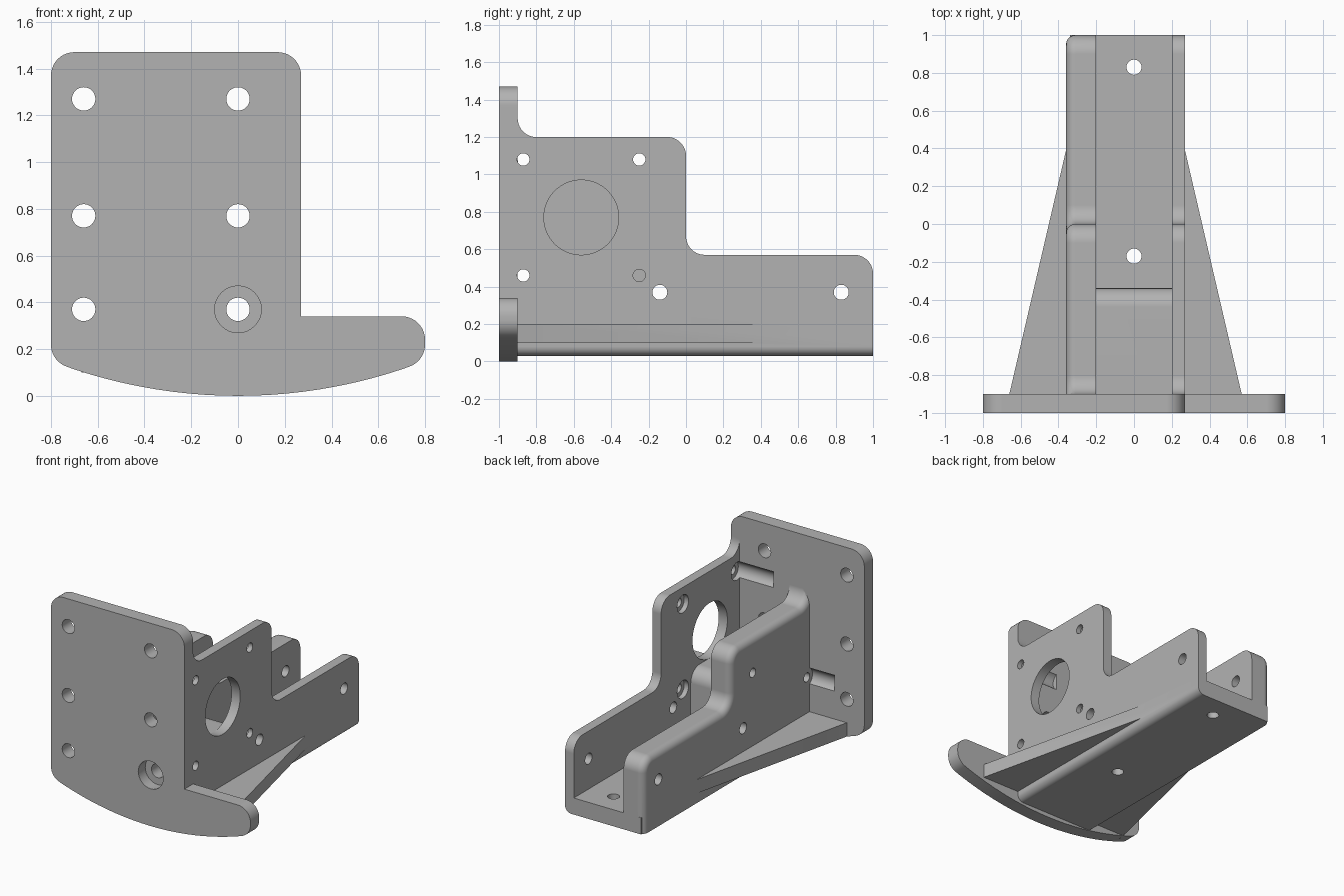
import bpy, bmesh
from math import cos, sin, pi, tan, sqrt
from mathutils import Vector

cube = bpy.data.objects.get("Cube")
if cube:
    bpy.data.objects.remove(cube, do_unlink=True)

grey = bpy.data.materials.new("neutral grey")
grey.use_nodes = True
colour = (0.45, 0.45, 0.45, 1)
grey.diffuse_color = colour
grey.node_tree.nodes["Principled BSDF"].inputs["Base Color"].default_value = colour

PLACE = {"x": lambda a, b, t: (t, a, b),
         "y": lambda a, b, t: (a, t, b),
         "z": lambda a, b, t: (a, b, t)}


def rounded(points, steps=10):
    """Outline from (a, b) or (a, b, radius) corners, with filleted corners."""
    out = []
    for i, p in enumerate(points):
        c = Vector(p[:2])
        if len(p) < 3:
            out.append(c)
            continue
        u = (Vector(points[i - 1][:2]) - c).normalized()
        v = (Vector(points[(i + 1) % len(points)][:2]) - c).normalized()
        half = u.angle(v) / 2
        centre = c + (u + v).normalized() * p[2] / sin(half)
        start = c + u * p[2] / tan(half) - centre
        end = c + v * p[2] / tan(half) - centre
        sweep = pi - 2 * half
        for k in range(steps + 1):
            t = k / steps
            out.append(centre + (start * sin((1 - t) * sweep) + end * sin(t * sweep)) / sin(sweep))
    return out


def prism(name, outline, axis, lo, hi):
    bm = bmesh.new()
    rings = [[bm.verts.new(PLACE[axis](p[0], p[1], t)) for p in outline] for t in (lo, hi)]
    bm.faces.new(rings[0])
    bm.faces.new(rings[1])
    n = len(outline)
    for i in range(n):
        j = (i + 1) % n
        bm.faces.new((rings[0][i], rings[0][j], rings[1][j], rings[1][i]))
    bmesh.ops.recalc_face_normals(bm, faces=bm.faces)
    mesh = bpy.data.meshes.new(name)
    bm.to_mesh(mesh)
    bm.free()
    mesh.materials.append(grey)
    obj = bpy.data.objects.new(name, mesh)
    bpy.context.collection.objects.link(obj)
    return obj


def combine(target, part, operation):
    mod = target.modifiers.new(operation.lower(), "BOOLEAN")
    mod.operation = operation
    mod.solver = "EXACT"
    mod.object = part
    bpy.context.view_layer.objects.active = target
    bpy.ops.object.modifier_apply(modifier=mod.name)
    bpy.data.objects.remove(part, do_unlink=True)


def drill(target, axis, a, b, radius, lo, hi, sides=32):
    ring = [(a + radius * cos(2 * pi * k / sides), b + radius * sin(2 * pi * k / sides))
            for k in range(sides)]
    cutter = prism("drill", ring, axis, lo, hi)
    cutter.hide_render = True
    combine(target, cutter, "DIFFERENCE")


# Mounting plate with a curved foot
R = 2.22
sole = [(x, R - sqrt(R * R - x * x)) for x in [k * 0.07 for k in range(-10, 11)]]
heel = R - sqrt(R * R - 0.64)
bracket = prism("motor_bracket", rounded(
    [(-0.8, 1.47, 0.1), (-0.8, heel, 0.1)] + sole +
    [(0.8, heel, 0.1), (0.8, 0.34, 0.1), (0.27, 0.34), (0.27, 1.47, 0.1)]), "y", -1, -0.9)


def wall_outline(top, bottom):
    return rounded([(-0.92, bottom), (1, bottom), (1, 0.57, 0.1), (0, 0.57, 0.1), (0, top, 0.1),
                    (-0.9, top, 0.1), (-0.9, top + 0.11), (-0.92, top + 0.11)])


# Channel floor, rounded along its lower left edge
floor = prism("floor", rounded([(-0.34, 0.03), (0.27, 0.03, 0.05), (0.27, 0.15), (-0.34, 0.15)]),
              "y", -0.92, 1)

# Thin wall and thick wall
thin_wall = prism("thin_wall", wall_outline(1.2, 0.1), "x", 0.2, 0.27)
thick_wall = prism("thick_wall", wall_outline(0.98, 0.03), "x", -0.36, -0.2)

# Soften the outer rim of the thick wall
bm = bmesh.new()
bm.from_mesh(thick_wall.data)
rim = [e for e in bm.edges
       if all(v.co.x < -0.35 and v.co.y > -0.91 for v in e.verts)
       and sum(v.co.z for v in e.verts) > 0.07]
bmesh.ops.bevel(bm, geom=rim, offset=0.05, segments=5, profile=0.5, affect="EDGES")
bm.to_mesh(thick_wall.data)
bm.free()

# Solid block between the walls, against the plate
block = prism("inner_block", rounded([(-0.95, 0.1), (-0.34, 0.1), (-0.34, 0.57, 0.1), (-0.95, 0.57)]),
              "x", -0.25, 0.23)

# Side gussets
gussets = [prism("gusset", [(edge - s * 0.03, -0.95), (edge + s * 0.31, -0.95),
                            (edge + s * 0.3, -0.9), (edge, 0.39), (edge - s * 0.03, 0.39)],
                 "z", 0.1, 0.2) for edge, s in ((-0.36, -1), (0.27, 1))]

for part in [floor, thin_wall, thick_wall, block] + gussets:
    combine(bracket, part, "UNION")

# Plate holes, with a counterbore for the long bolt through the block
for x in (-0.66, 0):
    for z in (0.37, 0.77, 1.27):
        drill(bracket, "y", x, z, 0.05, -1.1, -0.2 if z < 0.5 and x == 0 else -0.8)
drill(bracket, "y", 0, 0.37, 0.1, -1.1, -0.92)

# Floor holes and cross holes through both walls
for y in (-0.17, 0.83):
    drill(bracket, "z", 0, y, 0.04, -0.1, 0.3)
for y in (-0.14, 0.83):
    drill(bracket, "x", y, 0.37, 0.04, -0.5, 0.4)

# Motor opening and its four screw holes with inner counterbores
drill(bracket, "x", -0.56, 0.77, 0.2, 0.1, 0.4, 64)
for y, z, reach in ((-0.87, 1.08, -0.07), (-0.25, 1.08, 0.1), (-0.25, 0.46, 0.1)):
    drill(bracket, "x", y, z, 0.033, 0.1, 0.4)
    drill(bracket, "x", y, z, 0.065, reach, 0.235)

# Access bore through the block, its groove in the plate, and one thick wall hole
drill(bracket, "x", -0.87, 0.46, 0.033, -0.45, 0.4)
drill(bracket, "x", -0.87, 0.46, 0.065, -0.56, -0.36)
drill(bracket, "x", -0.25, 0.73, 0.033, -0.5, -0.1)

# Smooth fillets, crisp edges
bpy.ops.object.select_all(action="DESELECT")
bracket.select_set(True)
bpy.context.view_layer.objects.active = bracket
bpy.ops.object.shade_smooth_by_angle(angle=0.6)
normals = bracket.modifiers.new("face_normals", "WEIGHTED_NORMAL")
normals.keep_sharp = True
